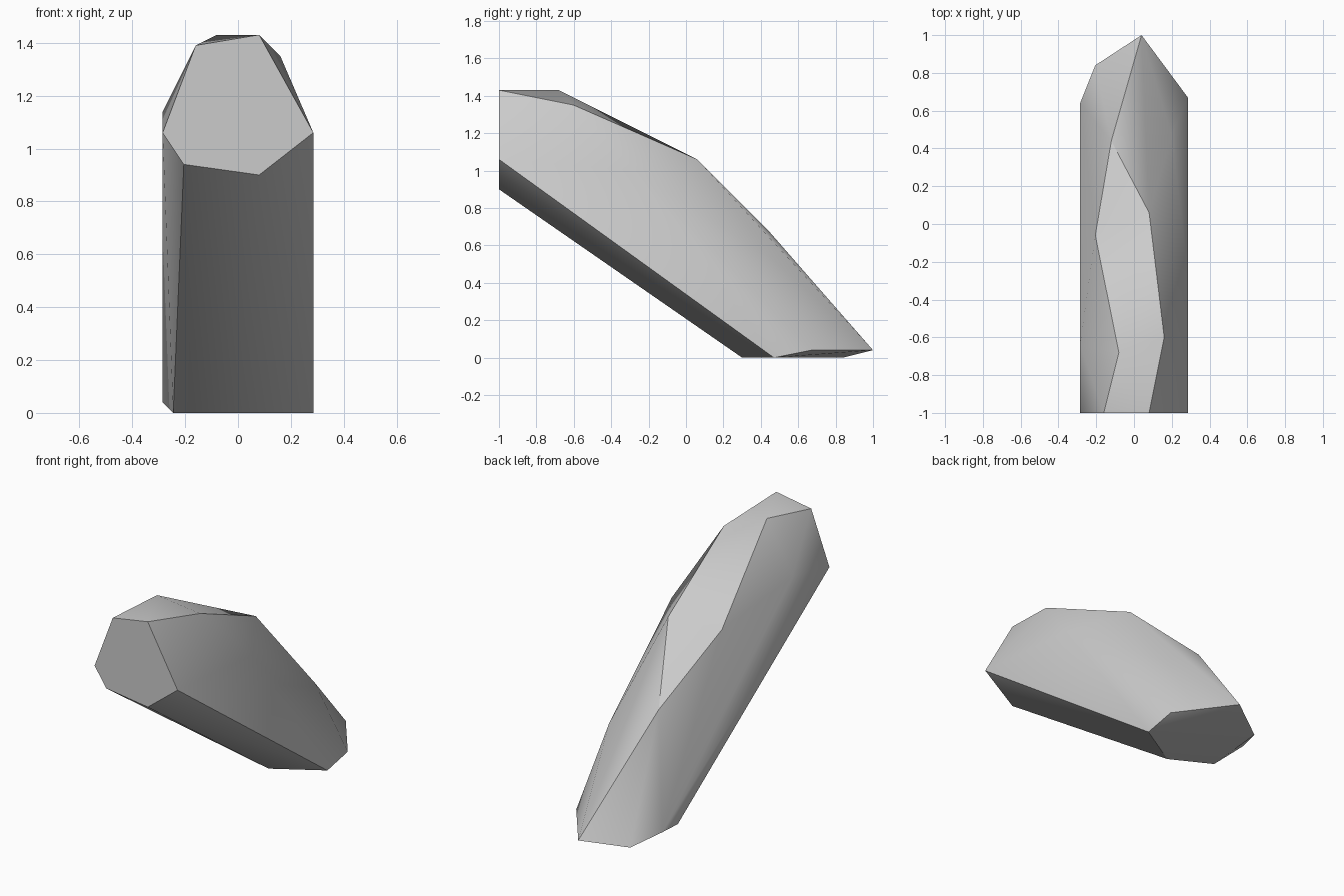
import bpy
import bmesh
import math

# Remove the default object only
default_cube = bpy.data.objects.get("Cube")
if default_cube:
    bpy.data.objects.remove(default_cube, do_unlink=True)


def make_material(name, colour):
    material = bpy.data.materials.new(name)
    material.use_nodes = True
    material.diffuse_color = colour
    shader = next(n for n in material.node_tree.nodes if n.type == "BSDF_PRINCIPLED")
    shader.inputs["Base Color"].default_value = colour
    shader.inputs["Roughness"].default_value = 0.9
    return material


def make_hull(name, corners, material):
    """Wrap a closed faceted skin around the corner points."""
    mesh = bpy.data.meshes.new(name)
    bm = bmesh.new()
    for corner in corners:
        bm.verts.new(corner)
    bmesh.ops.convex_hull(bm, input=bm.verts[:])
    loose = [v for v in bm.verts if not v.link_faces]
    bmesh.ops.delete(bm, geom=loose, context="VERTS")
    bmesh.ops.recalc_face_normals(bm, faces=bm.faces[:])
    bm.to_mesh(mesh)
    bm.free()
    mesh.materials.append(material)
    obj = bpy.data.objects.new(name, mesh)
    bpy.context.collection.objects.link(obj)
    return obj


half_width = 0.285
front_y = -1.0

# Flat front end, as an (x, z) outline
front_outline = [(-0.16, 1.39), (0.08, 1.43), (half_width, 1.06),
                 (0.08, 0.9), (-0.205, 0.94), (-half_width, 1.06)]
front_end = [(x, front_y, z) for x, z in front_outline]

# Ridge corners running down the top
ridge = [(-0.08, -0.68, 1.43), (0.16, -0.6, 1.35), (-0.205, -0.06, 1.01),
         (0.08, 0.06, 1.06), (-0.12, 0.44, 0.68), (0.2, 0.47, 0.52)]

# Widest corners on each flank
flanks = [(-half_width, -0.64, 1.14), (half_width, -0.27, 1.0)]

# Small tilted foot at the back
foot = [(half_width, 0.47, 0), (0, 0.3, 0), (-0.245, 0.43, 0),
        (-half_width, 0.64, 0.04), (-0.205, 0.84, 0),
        (0.04, 1, 0.04), (half_width, 0.67, 0.04)]

stone = make_material("pale grey stone", (0.6, 0.6, 0.6, 1))
rock = make_hull("leaning_rock", front_end + ridge + flanks + foot, stone)

# Soft facets with crisp main edges
bpy.ops.object.select_all(action="DESELECT")
rock.select_set(True)
bpy.context.view_layer.objects.active = rock
bpy.ops.object.shade_smooth_by_angle(angle=math.radians(30))
